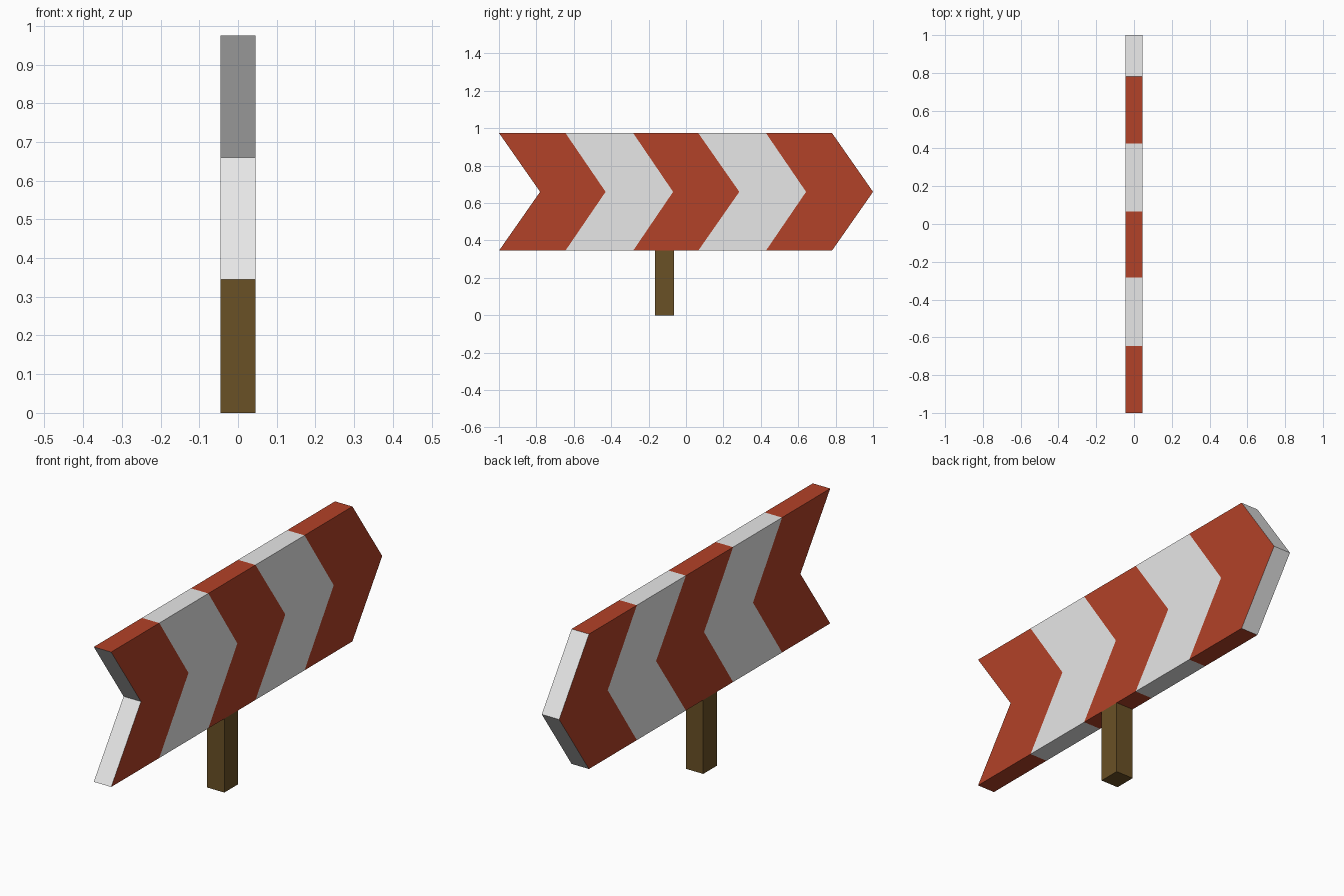
import bpy, bmesh

if "Cube" in bpy.data.objects:
    bpy.data.objects.remove(bpy.data.objects["Cube"])

def material(name, rgb):
    m = bpy.data.materials.new(name)
    m.diffuse_color = (*rgb, 1)
    m.use_nodes = True
    m.node_tree.nodes["Principled BSDF"].inputs["Base Color"].default_value = m.diffuse_color
    return m

red = material("brick_red", (0.45, 0.054, 0.021))
white = material("off_white", (0.8, 0.8, 0.8))
brown = material("post_brown", (0.144, 0.082, 0.019))

def finish(name, bm, mats):
    bmesh.ops.recalc_face_normals(bm, faces=bm.faces)
    me = bpy.data.meshes.new(name)
    bm.to_mesh(me)
    bm.free()
    for m in mats:
        me.materials.append(m)
    bpy.context.collection.objects.link(bpy.data.objects.new(name, me))

HALF = 0.045                                       # half thickness
SEAMS = [-1, -0.645, -0.283, 0.065, 0.427, 0.78]   # seam positions at the edges
POINT = [-0.78, -0.43, -0.069, 0.285, 0.642, 1.0]  # seam positions at mid height
ROWS = [(0.345, SEAMS), (0.66, POINT), (0.975, SEAMS)]

# Arrow board: a column of vertices per seam, stripes alternate by column
bm = bmesh.new()
v = {(s, c, r): bm.verts.new((s * HALF, ys[c], z))
     for s in (-1, 1) for c in range(6) for r, (z, ys) in enumerate(ROWS)}

def quad(keys, mat):
    bm.faces.new([v[k] for k in keys]).material_index = mat

for c in range(5):
    for s in (-1, 1):                              # striped sides
        for r in (0, 1):
            quad([(s, c, r), (s, c + 1, r), (s, c + 1, r + 1), (s, c, r + 1)], c % 2)
    for r in (0, 2):                               # bottom and top edges
        quad([(-1, c, r), (1, c, r), (1, c + 1, r), (-1, c + 1, r)], c % 2)
for c in (0, 5):                                   # white notch and tip
    for r in (0, 1):
        quad([(-1, c, r), (1, c, r), (1, c, r + 1), (-1, c, r + 1)], 1)
finish("arrow_board", bm, [red, white])

# Post under the board
bm = bmesh.new()
bmesh.ops.create_cube(bm, size=1)
bmesh.ops.scale(bm, vec=(2 * HALF, 0.102, 0.345), verts=bm.verts)
bmesh.ops.translate(bm, vec=(0, -0.114, 0.1725), verts=bm.verts)
finish("post", bm, [brown])
